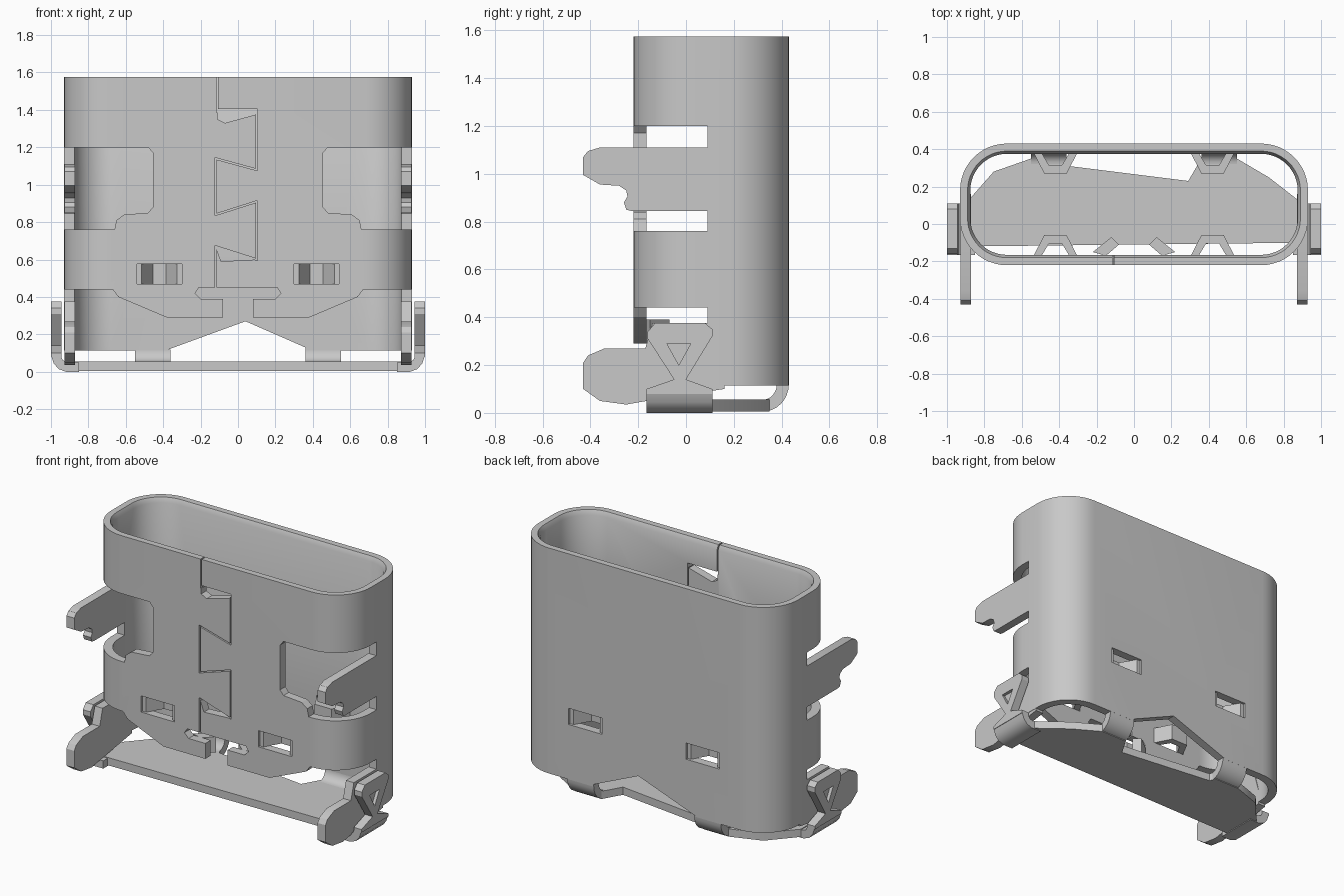
import bpy, bmesh, math
from mathutils import Vector

cube = bpy.data.objects.get("Cube")
if cube:
    bpy.data.objects.remove(cube)

steel = bpy.data.materials.new("grey steel")
steel.use_nodes = True
GREY = (0.58, 0.58, 0.58, 1)
steel.diffuse_color = GREY
steel.node_tree.nodes["Principled BSDF"].inputs["Base Color"].default_value = GREY


def finish(bm, name):
    bmesh.ops.recalc_face_normals(bm, faces=bm.faces)
    mesh = bpy.data.meshes.new(name)
    bm.to_mesh(mesh)
    bm.free()
    mesh.materials.append(steel)
    obj = bpy.data.objects.new(name, mesh)
    bpy.context.collection.objects.link(obj)
    return obj


def prism(name, points, axis, start, end):
    """Extrude a 2D outline along the given axis."""
    def place(p, depth):
        co = list(p)
        co.insert("xyz".index(axis), depth)
        return Vector(co)
    bm = bmesh.new()
    face = bm.faces.new([bm.verts.new(place(p, start)) for p in points])
    ext = bmesh.ops.extrude_face_region(bm, geom=[face])
    moved = [v for v in ext["geom"] if isinstance(v, bmesh.types.BMVert)]
    bmesh.ops.translate(bm, verts=moved, vec=place((0, 0), end - start))
    return finish(bm, name)


def box_points(a0, a1, b0, b1):
    return [(a0, b0), (a1, b0), (a1, b1), (a0, b1)]


def mirrored(points):
    return [(-a, b) for a, b in points]


def activate(obj):
    bpy.ops.object.select_all(action="DESELECT")
    obj.select_set(True)
    bpy.context.view_layer.objects.active = obj


def cut(obj, points, axis, start, end):
    cutter = prism("cutter", points, axis, start, end)
    cutter.hide_render = True
    mod = obj.modifiers.new("cut", "BOOLEAN")
    mod.operation = "DIFFERENCE"
    mod.solver = "EXACT"
    mod.object = cutter
    activate(obj)
    bpy.ops.object.modifier_apply(modifier=mod.name)
    bpy.data.objects.remove(cutter)


def smooth(obj):
    activate(obj)
    bpy.ops.object.shade_smooth_by_angle(angle=math.radians(30))


# Shell: a rounded tube with a chamfered mouth
TOP, BOTTOM, WALL = 1.575, 0.115, 0.055
FRONT, BACK, SIDE, RADIUS = -0.22, 0.43, 0.93, 0.25


def ring(bm, inset, z):
    r = RADIUS - inset
    verts = []
    for corner, (sx, sy) in enumerate([(1, 1), (-1, 1), (-1, -1), (1, -1)]):
        cx = sx * (SIDE - RADIUS)
        cy = BACK - RADIUS if sy > 0 else FRONT + RADIUS
        for i in range(13):
            a = (corner + i / 12) * math.pi / 2
            verts.append(bm.verts.new((cx + r * math.cos(a), cy + r * math.sin(a), z)))
    return verts


bm = bmesh.new()
rings = [ring(bm, *r) for r in [(0, BOTTOM), (0, TOP), (0.04, TOP),
                                (WALL, TOP - 0.03), (WALL, BOTTOM)]]
for lower, upper in zip(rings, rings[1:] + rings[:1]):
    n = len(lower)
    for i in range(n):
        j = (i + 1) % n
        bm.faces.new((lower[i], lower[j], upper[j], upper[i]))
shell = finish(bm, "shell")

# Openings around the front corners
window = [(0.48, 1.2), (0.455, 1.17), (0.455, 0.88), (0.48, 0.85), (0.61, 0.84),
          (0.65, 0.81), (0.66, 0.76), (1.1, 0.76), (1.1, 1.2)]
for outline in (window, mirrored(window)):
    cut(shell, outline, "y", -0.5, 0.09)

# Lower front edge with its T-shaped slot
half_edge = [(1.1, 0.44), (0.67, 0.44), (0.64, 0.4), (0.38, 0.29), (0.08, 0.29),
             (0.08, 0.39), (0.2, 0.39), (0.23, 0.42), (0.21, 0.45)]
lower_edge = [(1.1, 0)] + half_edge + mirrored(half_edge)[::-1] + [(-1.1, 0)]
cut(shell, lower_edge, "y", -0.5, 0.09)

# Peaked notch in the lower back edge
cut(shell, [(-0.37, 0), (0.36, 0), (0.36, 0.13), (0.04, 0.27), (-0.37, 0.12)],
    "y", 0.2, 0.6)

# Interlocking seam down the front
seam = [(-0.11, 1.6), (-0.11, 1.39), (0.1, 1.4), (0.1, 1.08), (-0.12, 1.14),
        (-0.12, 0.84), (0.1, 0.91), (0.1, 0.6), (-0.12, 0.67), (-0.12, 0.43)]
for p, q in zip(seam, seam[1:]):
    p, q = Vector(p), Vector(q)
    along = (q - p).normalized() * 0.004
    side = Vector((-along.y, along.x))
    cut(shell, [p - along + side, p - along - side, q + along - side, q + along + side],
        "y", -0.4, -0.1)
cut(shell, [(-0.11, 1.405), (0.1, 1.405), (0.095, 1.375), (-0.07, 1.33), (-0.11, 1.35)],
    "y", -0.4, -0.1)
cut(shell, [(-0.12, 0.67), (-0.09, 0.59), (0.1, 0.6)], "y", -0.4, -0.1)

# Contact springs pressed inward from slots in both walls
for sx, side_name in ((1, "left"), (-1, "right")):
    x = 0.42 * sx
    for wall, inward, wall_name in ((FRONT, 1, "front"), (BACK, -1, "back")):
        cut(shell, box_points(x - 0.12, x + 0.12, 0.47, 0.575), "y", wall - 0.1, wall + 0.1)
        arch = [(-0.135, 0.015), (-0.06, 0.16), (0.06, 0.16), (0.135, 0.015),
                (0.095, 0.015), (0.035, 0.115), (-0.035, 0.115), (-0.095, 0.015)]
        spring = [(x + u, wall + inward * d) for u, d in arch]
        smooth(prism(f"{wall_name}_spring_{side_name}", spring, "z", 0.47, 0.575))
smooth(shell)

# Base plate under the shell
plate = [(-0.9, -0.12), (0.9, -0.1), (0.9, 0.11), (0.72, 0.25), (0.55, 0.35),
         (0.36, 0.35), (0.29, 0.23), (-0.35, 0.31), (-0.37, 0.35), (-0.55, 0.35),
         (-0.75, 0.28), (-0.9, 0.11)]
smooth(prism("base_plate", plate, "z", 0.005, 0.055))

# Profiles of the side parts, as (y, z)
upper_leg = [(0.1, 1.11), (-0.36, 1.11), (-0.41, 1.095), (-0.43, 1.07), (-0.43, 0.995),
             (-0.36, 0.955), (-0.28, 0.95), (-0.25, 0.93), (-0.245, 0.905),
             (-0.26, 0.88), (-0.25, 0.85), (-0.23, 0.845), (0.1, 0.845)]
lower_leg = [(0.11, 0.375), (-0.14, 0.375), (-0.17, 0.27), (-0.34, 0.27), (-0.41, 0.24),
             (-0.43, 0.21), (-0.43, 0.1), (-0.36, 0.05), (-0.25, 0.035), (-0.165, 0.05),
             (0.16, 0.1), (0.16, 0.2)]
wing = [(-0.165, 0.08), (0.11, 0.08), (0.11, 0.1), (0.0, 0.14), (0.11, 0.32),
        (0.11, 0.35), (0.08, 0.375), (-0.13, 0.375), (-0.16, 0.34), (-0.16, 0.31),
        (-0.05, 0.14), (-0.165, 0.1)]
# Profile of the bend below each wing, as (x, z)
bend = [(0.85, 0), (0.92, 0), (0.96, 0.015), (0.985, 0.045), (1.0, 0.09),
        (0.95, 0.09), (0.935, 0.06), (0.9, 0.05), (0.85, 0.05)]

for sx, side_name in ((1, "left"), (-1, "right")):
    smooth(prism(f"upper_leg_{side_name}", upper_leg, "x", sx * 0.872, sx * 0.928))
    smooth(prism(f"lower_leg_{side_name}", lower_leg, "x", sx * 0.872, sx * 0.928))
    side_wing = prism(f"wing_{side_name}", wing, "x", sx * 0.945, sx * 1.0)
    cut(side_wing, [(-0.08, 0.29), (0.02, 0.29), (-0.03, 0.2)], "x", sx * 0.98, sx * 1.1)
    smooth(side_wing)
    wing_bend = bend if sx > 0 else mirrored(bend)
    smooth(prism(f"wing_bend_{side_name}", wing_bend, "y", -0.165, 0.11))

    # Curved strip joining the back wall to the base plate
    arc = [math.pi / 2 * i / 8 for i in range(9)]
    strip = [(0.32 + 0.11 * math.cos(a), 0.12 - 0.115 * math.sin(a)) for a in arc]
    strip += [(0.32 + 0.06 * math.cos(a), 0.12 - 0.065 * math.sin(a)) for a in arc[::-1]]
    smooth(prism(f"back_strip_{side_name}", strip, "x", sx * 0.36, sx * 0.55))

    # Small flap bent inward beside the T-shaped slot
    flap = [(sx * 0.08, -0.11), (sx * 0.12, -0.07), (sx * 0.22, -0.15), (sx * 0.15, -0.17)]
    smooth(prism(f"front_flap_{side_name}", flap, "z", 0.29, 0.39))
